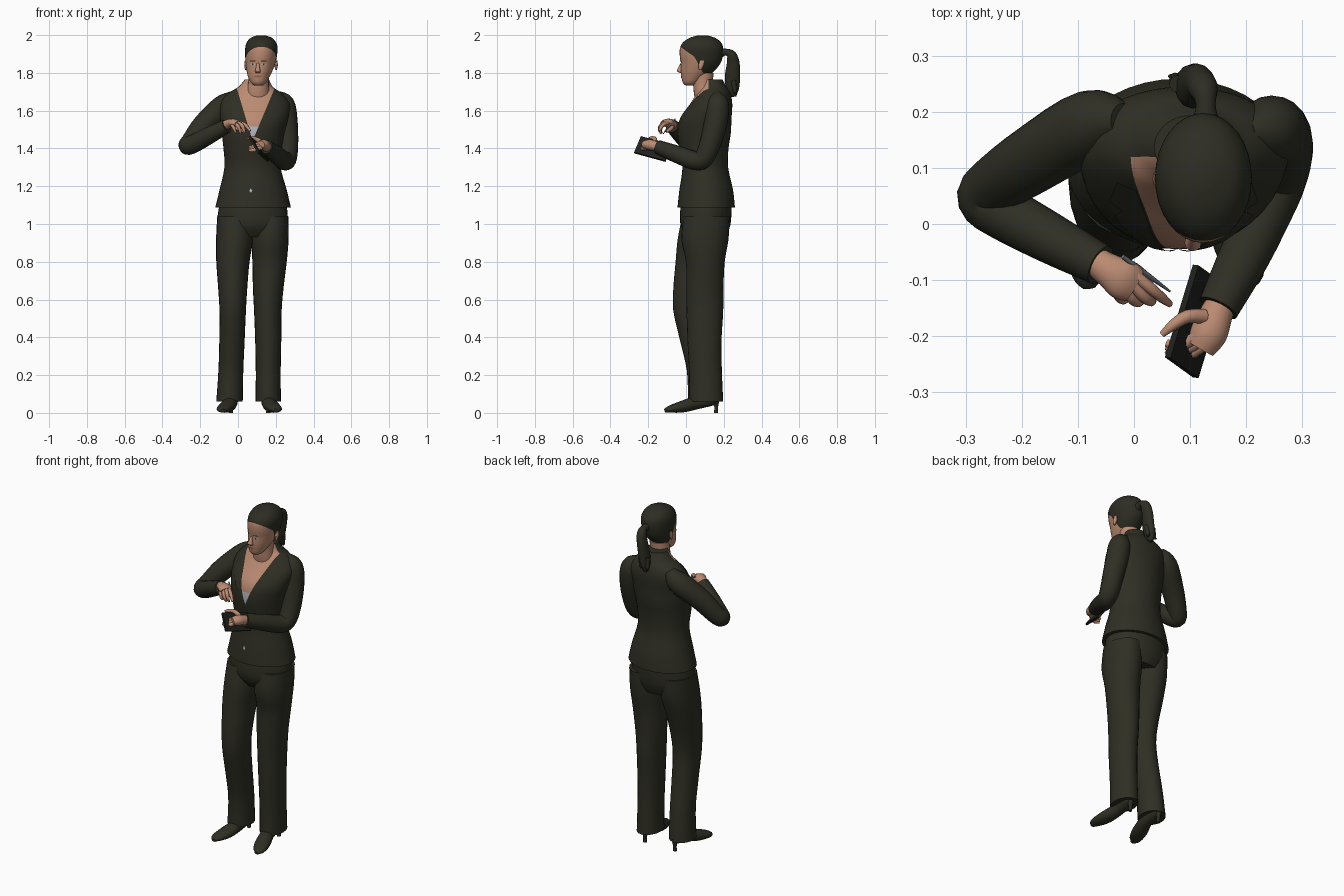
import bpy, bmesh, math
from mathutils import Vector
from mathutils.bvhtree import BVHTree


def material(name, rgb):
    m = bpy.data.materials.new(name)
    m.diffuse_color = (*rgb, 1)
    return m


SUIT = material("dark olive suit", (0.028, 0.028, 0.018))
HAIR = material("dark hair", (0.026, 0.026, 0.017))
SKIN = material("skin", (0.50, 0.26, 0.17))
LIPS = material("lips", (0.36, 0.14, 0.10))
SHIRT = material("pale grey shirt", (0.45, 0.47, 0.52))
METAL = material("pen grey", (0.16, 0.17, 0.19))
EYE = material("eye white", (0.55, 0.50, 0.45))
COVER = material("notebook black", (0.014, 0.014, 0.011))


def spline(rows, n):
    """Catmull-Rom resampling of rows of numbers."""
    out = []
    for i in range(len(rows) - 1):
        a, b, c, d = (rows[max(i - 1, 0)], rows[i], rows[i + 1], rows[min(i + 2, len(rows) - 1)])
        for k in range(n):
            t = k / n
            out.append([q + 0.5 * t * (r - p + t * (2 * p - 5 * q + 4 * r - s + t * (3 * (q - r) + s - p)))
                        for p, q, r, s in zip(a, b, c, d)])
    return out + [list(rows[-1])]


def tube(bm, rows, seg=20, n=4, ref=None):
    """Loft of ellipses (x, y, z, ra, rb). Rings stay level when ref is None."""
    rows = spline([r if len(r) == 5 else (*r, r[3]) for r in rows], n)
    rings = []
    for i, r in enumerate(rows):
        side, other = Vector((1, 0, 0)), Vector((0, 1, 0))
        if ref:
            t = Vector(rows[min(i + 1, len(rows) - 1)][:3]) - Vector(rows[max(i - 1, 0)][:3])
            side = t.cross(Vector(ref)).normalized()
            other = t.cross(side).normalized()
        ra, rb = max(r[3], 0.002), max(r[4], 0.002)
        angles = [2 * math.pi * k / seg for k in range(seg)]
        rings.append([bm.verts.new(Vector(r[:3]) + side * ra * math.cos(a) + other * rb * math.sin(a))
                      for a in angles])
    for a, b in zip(rings, rings[1:]):
        for k in range(seg):
            j = (k + 1) % seg
            bm.faces.new((a[k], a[j], b[j], b[k]))
    bm.faces.new(rings[0])
    bm.faces.new(rings[-1])


def make(name, bm, *mats, fix=True):
    if fix:
        bmesh.ops.recalc_face_normals(bm, faces=bm.faces[:])
    me = bpy.data.meshes.new(name)
    bm.to_mesh(me)
    bm.free()
    for m in mats:
        me.materials.append(m)
    ob = bpy.data.objects.new(name, me)
    bpy.context.collection.objects.link(ob)
    bpy.ops.object.select_all(action='DESELECT')
    ob.select_set(True)
    bpy.context.view_layer.objects.active = ob
    bpy.ops.object.shade_smooth_by_angle(angle=math.radians(50))
    return ob


def tubes(name, mat, *paths, **kw):
    bm = bmesh.new()
    for p in paths:
        tube(bm, p, **kw)
    return make(name, bm, mat)


def cut(bm, co, no):
    bmesh.ops.bisect_plane(bm, geom=bm.verts[:] + bm.edges[:] + bm.faces[:], plane_co=co, plane_no=no)


def tree(ob):
    return BVHTree.FromPolygons([v.co for v in ob.data.vertices], [p.vertices[:] for p in ob.data.polygons])


def patch(name, bvh, outline, mat, lift=0.005, step=0.02):
    """Thin plate with an (x, z) outline laid on the front of a body."""
    bm = bmesh.new()
    bm.faces.new([bm.verts.new((x, 0, z)) for x, z in outline])
    for axis in (0, 2):
        lo, hi = min(v.co[axis] for v in bm.verts), max(v.co[axis] for v in bm.verts)
        for k in range(1, int((hi - lo) / step) + 1):
            p = Vector()
            p[axis] = lo + k * step
            cut(bm, p, (1, 0, 0) if axis == 0 else (0, 0, 1))
    for v in bm.verts:
        hit = bvh.ray_cast(Vector((v.co.x, -1, v.co.z)), Vector((0, 1, 0)))[0]
        v.co.y = (hit.y if hit else 0.1) - lift
    bmesh.ops.recalc_face_normals(bm, faces=bm.faces[:])
    if sum(f.normal.y for f in bm.faces) > 0:
        bmesh.ops.reverse_faces(bm, faces=bm.faces[:])
    make(name, bm, mat, fix=False)


def oval(x, z, rx, rz, n=12):
    return [(x + rx * math.cos(2 * math.pi * k / n), z + rz * math.sin(2 * math.pi * k / n)) for k in range(n)]


# Jacket body with the open neckline: skin above, shirt in the point of the V
bm = bmesh.new()
tube(bm, [(.08, .107, 1.088, .2, .152), (.08, .107, 1.18, .178, .142), (.077, .102, 1.30, .149, .121),
          (.078, .095, 1.40, .155, .130), (.08, .096, 1.48, .166, .141), (.086, .105, 1.56, .18, .136),
          (.09, .133, 1.635, .185, .112), (.09, .145, 1.69, .145, .09), (.093, .142, 1.725, .092, .072),
          (.1, .137, 1.765, .064, .056)], seg=40)
apex, vl, vr = Vector((.077, 0, 1.44)), Vector((-.075, 0, .25)), Vector((.105, 0, .25))
nl, nr = Vector((.25, 0, .075)), Vector((-.25, 0, .105))
cut(bm, apex, nl)
cut(bm, apex, nr)
cut(bm, (0, 0, 1.515), (0, 0, 1))
for f in bm.faces:
    c = f.calc_center_median()
    if c.y < .12 and (c - apex).dot(nl) > 0 and (c - apex).dot(nr) > 0:
        f.material_index = 1 if c.z > 1.515 else 2
jacket = make("jacket_body", bm, SUIT, SKIN, SHIRT)
front = tree(jacket)
patch("right_lapel", front, [(.077, 1.43), (.004, 1.68), (-.03, 1.675), (-.045, 1.62), (-.02, 1.615), (-.035, 1.59)], SUIT)
patch("left_lapel", front, [(.077, 1.43), (.18, 1.68), (.21, 1.675), (.222, 1.62), (.197, 1.615), (.212, 1.59)], SUIT)
patch("waist_clasp", front, [(.068, 1.19), (.06, 1.175), (.068, 1.165), (.076, 1.175)], SHIRT)

# Sleeves
tubes("left_sleeve", SUIT, [(.2, .165, 1.69, .02), (.238, .168, 1.64, .058), (.253, .16, 1.55, .062),
      (.262, .13, 1.43, .057), (.26, .095, 1.35, .052), (.245, .05, 1.335, .05),
      (.2, -.05, 1.37, .046), (.15, -.15, 1.408, .037)], ref=(1, 0, 0))
tubes("right_sleeve", SUIT, [(-.02, .185, 1.68, .03), (-.075, .178, 1.625, .062), (-.18, .115, 1.525, .06),
      (-.25, .068, 1.435, .052), (-.266, .045, 1.415, .049), (-.235, .022, 1.425, .049),
      (-.15, -.025, 1.47, .045), (-.06, -.073, 1.518, .037)], ref=(-.485, -.25, .6))

# Trousers
tubes("trouser_seat", SUIT, [(.078, .11, .93, .13, .1), (.077, .103, 1.0, .185, .133), (.08, .108, 1.12, .175, .135)], seg=32)
tubes("right_trouser_leg", SUIT, [(-.015, .1, 1.04, .095, .12), (-.018, .083, .92, .098, .127), (-.027, .06, .8, .088, .115),
      (-.028, .035, .66, .077, .102), (-.028, .028, .54, .07, .095), (-.032, .055, .38, .067, .086),
      (-.038, .085, .22, .066, .08), (-.045, .095, .06, .07, .085)], seg=24)
tubes("left_trouser_leg", SUIT, [(.172, .11, 1.04, .095, .122), (.17, .1, .92, .098, .125), (.167, .102, .8, .091, .103),
      (.16, .1, .66, .081, .098), (.158, .1, .54, .073, .097), (.16, .098, .38, .069, .09),
      (.16, .103, .22, .066, .087), (.16, .107, .06, .067, .09)], seg=24)

# Shoes with slim heels
for name, hx, tx in (("right", -.038, -.08), ("left", .16, .2)):
    tubes(name + "_shoe", SUIT,
          [(hx, .175, .07, .015, .012), (hx, .15, .072, .034, .03), (hx, .06, .055, .036, .035),
           ((hx + tx) / 2, -.02, .033, .043, .031), (tx, -.085, .02, .034, .019), (tx, -.113, .012, .012, .009)],
          ref=(0, 0, 1))
    tubes(name + "_heel", SUIT, [(hx, .158, 0, .011), (hx, .16, .035, .011), (hx, .155, .075, .025)], seg=10)

# Neck and head; the hairline is cut by three sloping planes
tubes("neck", SKIN, [(.1, .115, 1.62, .07, .06), (.104, .098, 1.69, .063, .056), (.108, .09, 1.74, .055, .052),
                     (.112, .092, 1.80, .054, .055)])
bm = bmesh.new()
head_rows = [(1.733, -.002, .04, .02, .107), (1.748, -.017, .07, .04, .108), (1.78, -.024, .11, .057, .11),
             (1.81, -.027, .15, .068, .114), (1.85, -.027, .182, .078, .119), (1.89, -.033, .195, .084, .122),
             (1.93, -.032, .197, .086, .124), (1.96, -.017, .186, .078, .124), (1.985, .018, .155, .057, .124),
             (1.999, .065, .11, .02, .124)]
tube(bm, [(cx, (a + b) / 2, z, rx, (b - a) / 2) for z, a, b, rx, cx in head_rows], seg=32)
hairline = [(-.04, 1.945), (.045, 1.885), (.09, 1.80), (.17, 1.765)]
lines = [(y0, z0, (z1 - z0) / (y1 - y0)) for (y0, z0), (y1, z1) in zip(hairline, hairline[1:])]
for y0, z0, s in lines:
    cut(bm, (0, y0, z0), (0, -s, 1))
for f in bm.faces:
    c = f.calc_center_median()
    a, b, d = [z0 + s * (c.y - y0) for y0, z0, s in lines]
    f.material_index = int(c.z > max(min(a, b), d))
face = tree(make("head", bm, SKIN, HAIR))
tubes("nose", SKIN, [(.106, -.02, 1.852, .007, .008), (.105, -.03, 1.825, .011, .013),
                     (.105, -.034, 1.81, .015, .014), (.105, -.025, 1.8, .011, .008)], seg=12)
for side, x in (("right", .078), ("left", .136)):
    patch(side + "_eye", face, oval(x, 1.845, .013, .005), EYE, .002)
    patch(side + "_iris", face, oval(x, 1.845, .005, .005), HAIR, .003)
    patch(side + "_brow", face, oval(x, 1.863, .017, .0025), HAIR, .002)
patch("lips", face, oval(.105, 1.781, .021, .007), LIPS, .003)
for side, x in (("right", .042), ("left", .202)):
    tubes(side + "_ear", SKIN, [(x, .075, 1.815, .004, .006), (x, .08, 1.84, .009, .015), (x, .085, 1.865, .006, .012)], seg=10)

# Ponytail with a few loose tips
tubes("ponytail", HAIR,
      [(.127, .18, 1.905, .026), (.128, .212, 1.91, .018), (.124, .24, 1.895, .026), (.116, .25, 1.85, .034, .027),
       (.106, .246, 1.78, .04, .027), (.096, .247, 1.715, .034, .024), (.09, .255, 1.675, .012, .009)],
      *[[(.1 + dx, .25, 1.76, .015), (.095 + dx, .26, 1.70, .01), (.09 + dx * 1.3, .264, 1.675 + abs(dx), .002)]
        for dx in (-.022, 0, .022)], seg=14, ref=(1, 0, 0))

# Right hand: palm and fingers curling down to the pen
F = (.6, .2, .75)
tubes("right_hand", SKIN,
      [(-.072, -.065, 1.52, .026), (-.045, -.082, 1.532, .03, .024), (-.02, -.098, 1.535, .037, .022), (.0, -.11, 1.53, .032, .016)],
      seg=16, ref=(0, 0, 1))
tubes("right_fingers", SKIN,
      [(0, -.09, 1.537, .011), (.03, -.115, 1.53, .0105), (.05, -.132, 1.512, .009), (.064, -.143, 1.492, .006)],
      [(-.005, -.105, 1.537, .011), (.018, -.13, 1.525, .0105), (.03, -.138, 1.503, .009), (.034, -.135, 1.482, .006)],
      [(-.018, -.112, 1.533, .011), (.0, -.136, 1.518, .01), (.01, -.138, 1.495, .009), (.014, -.13, 1.478, .006)],
      [(-.035, -.112, 1.528, .01), (-.024, -.132, 1.512, .0095), (-.016, -.134, 1.493, .008), (-.01, -.128, 1.48, .005)],
      [(-.04, -.075, 1.525, .013), (-.01, -.075, 1.51, .012), (.015, -.09, 1.497, .01), (.032, -.104, 1.488, .006)],
      seg=8, n=3, ref=F)
tubes("pen", METAL, [(-.02, -.058, 1.556, .004), (.02, -.088, 1.522, .005), (.064, -.12, 1.478, .002)], seg=8, ref=F)

# Left hand gripping the notebook
tubes("left_hand", SKIN,
      [(.155, -.14, 1.405, .027), (.145, -.165, 1.413, .03, .027), (.133, -.195, 1.42, .033, .028), (.118, -.222, 1.42, .026, .02)],
      seg=16, ref=(0, 0, 1))
tubes("left_fingers", SKIN,
      [(.125, -.165, 1.432, .014), (.095, -.165, 1.45, .012), (.07, -.18, 1.455, .01), (.05, -.197, 1.452, .006)],
      *[[(.135 - k * .006, -.18 - k * .018, 1.432 - k * .014, .012), (.108 - k * .004, -.203 - k * .014, 1.425 - k * .014, .0115),
         (.08, -.218 - k * .009, 1.41 - k * .01, .01), (.058, -.212 - k * .006, 1.405 - k * .008, .007)] for k in range(3)],
      seg=8, n=3, ref=F)

# Notebook: a thin tilted slab
bm = bmesh.new()
corner, down, along = Vector((.06, -.238, 1.462)), Vector((.05, -.036, -.085)), Vector((.05, .165, -.045))
thick = down.cross(along).normalized() * .012
bmesh.ops.create_cube(bm, size=1)
for v in bm.verts:
    v.co = corner + down * (v.co.x + .5) + along * (v.co.y + .5) + thick * v.co.z
make("notebook", bm, COVER)
